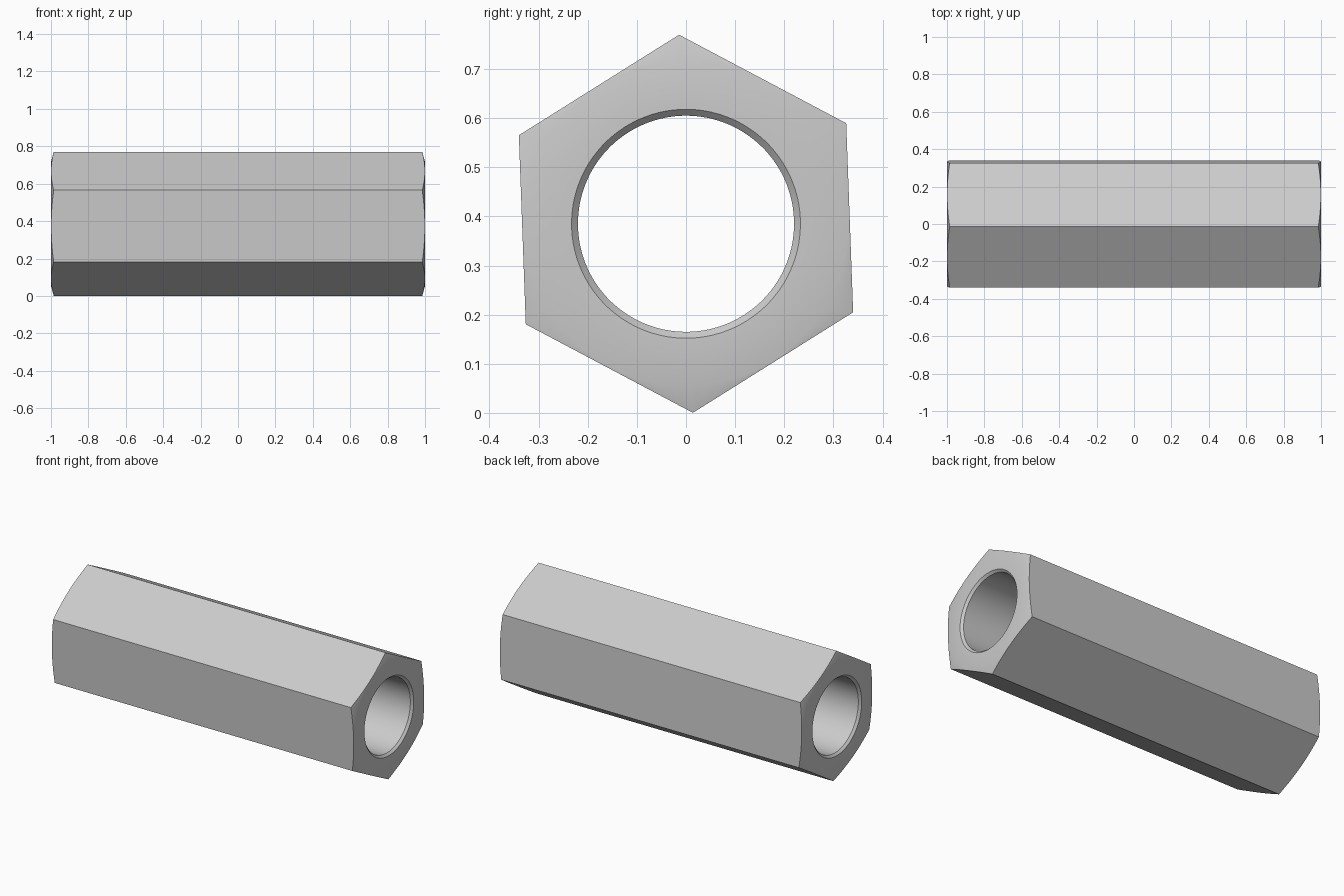
import bpy
import bmesh
from math import cos, sin, tan, radians, pi

cube = bpy.data.objects.get("Cube")
if cube:
    bpy.data.objects.remove(cube, do_unlink=True)

# Main dimensions
SIDES, STEPS = 6, 16
COUNT = SIDES * STEPS
CORNER = 0.385
APOTHEM = CORNER * cos(pi / SIDES)
TURN = radians(92.1)
HALF = 1.0
BORE, RIM = 0.22, 0.233
FLAT = APOTHEM - 0.003
SLOPE = tan(radians(15))

steel = bpy.data.materials.new("light grey steel")
steel.use_nodes = True
colour = (0.6, 0.6, 0.6, 1)
steel.diffuse_color = colour
steel.node_tree.nodes["Principled BSDF"].inputs["Base Color"].default_value = colour


def hex_radius(i):
    """Distance from the axis to the hexagon side at step i."""
    return APOTHEM / cos((i % STEPS) * 2 * pi / COUNT - pi / SIDES)


def ring(bm, side, radius, x):
    """Add one loop of vertices around the x axis."""
    verts = []
    for i in range(COUNT):
        a = TURN + 2 * pi * i / COUNT
        r = radius(i)
        verts.append(bm.verts.new((side * x(r), r * cos(a), CORNER + r * sin(a))))
    return verts


# Section from bore to outer hexagon: radius rule and x rule
section = [
    (lambda i: BORE, lambda r: HALF - (RIM - BORE)),
    (lambda i: RIM, lambda r: HALF),
    (lambda i: FLAT, lambda r: HALF),
    (hex_radius, lambda r: HALF - (r - FLAT) * SLOPE),
]

# Hexagonal sleeve with conical end chamfers and a countersunk bore
bm = bmesh.new()
rings = [ring(bm, 1, *s) for s in section]
rings += [ring(bm, -1, *s) for s in reversed(section)]
for k, loop in enumerate(rings):
    following = rings[(k + 1) % len(rings)]
    for i in range(COUNT):
        j = (i + 1) % COUNT
        bm.faces.new((loop[i], loop[j], following[j], following[i]))
bmesh.ops.recalc_face_normals(bm, faces=bm.faces)

mesh = bpy.data.meshes.new("hexagonal_sleeve")
bm.to_mesh(mesh)
bm.free()
mesh.materials.append(steel)
sleeve = bpy.data.objects.new("hexagonal_sleeve", mesh)
bpy.context.collection.objects.link(sleeve)

# Smooth bore and cones, crisp hexagon edges
bpy.ops.object.select_all(action="DESELECT")
sleeve.select_set(True)
bpy.context.view_layer.objects.active = sleeve
bpy.ops.object.shade_smooth_by_angle(angle=radians(30))
